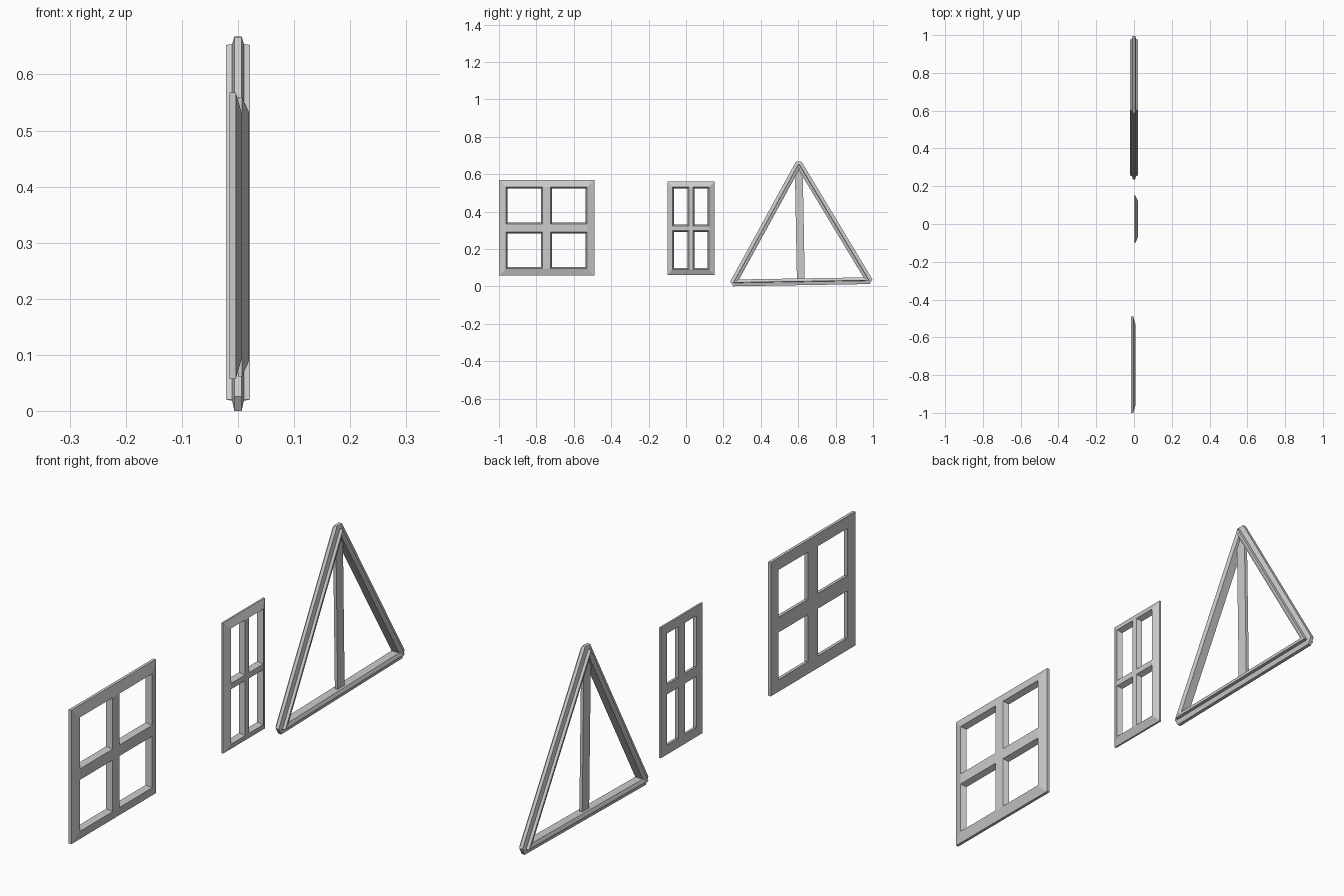
import bpy, bmesh
from mathutils import Vector

cube = bpy.data.objects.get("Cube")
if cube:
    bpy.data.objects.remove(cube, do_unlink=True)

grey = bpy.data.materials.new("light_grey")
grey.use_nodes = True
grey.diffuse_color = (0.6, 0.6, 0.6, 1)
grey.node_tree.nodes["Principled BSDF"].inputs["Base Color"].default_value = (0.6, 0.6, 0.6, 1)


def finish(name, bm):
    bmesh.ops.remove_doubles(bm, verts=bm.verts, dist=0.0002)
    bmesh.ops.recalc_face_normals(bm, faces=bm.faces)
    mesh = bpy.data.meshes.new(name)
    bm.to_mesh(mesh)
    bm.free()
    mesh.materials.append(grey)
    obj = bpy.data.objects.new(name, mesh)
    bpy.context.collection.objects.link(obj)
    return obj


def inset(points, d):
    """Move every edge of a counter-clockwise (y, z) polygon inwards by d."""
    pts = [Vector(p) for p in points]
    out = []
    for i, p in enumerate(pts):
        a = (p - pts[i - 1]).normalized()
        b = (pts[(i + 1) % len(pts)] - p).normalized()
        na, nb = Vector((-a.y, a.x)), Vector((-b.y, b.x))
        out.append(p + (na + nb) * d / (1 + na.dot(nb)))
    return out


def blunt(points, t):
    """Cut each corner back by t along both edges."""
    out = []
    for i, p in enumerate(points):
        before = (points[i - 1] - p).normalized()
        after = (points[(i + 1) % len(points)] - p).normalized()
        out += [p + before * t, p + after * t]
    return out


def ring(name, outline, profile, cut=0):
    """Mitred frame: a closed (inset, x) profile swept round the outline."""
    bm = bmesh.new()
    loops = []
    for d, x in profile:
        pts = inset(outline, d)
        if cut:
            pts = blunt(pts, max(cut - 1.5 * d, 0.0005))
        loops.append([bm.verts.new((x, p.x, p.y)) for p in pts])
    for k, loop in enumerate(loops):
        prev = loops[k - 1]
        for i in range(len(loop)):
            j = (i + 1) % len(loop)
            bm.faces.new((prev[i], prev[j], loop[j], loop[i]))
    return finish(name, bm)


def bar(name, start, end, back, front, half_back, half_front):
    """Straight glazing bar with a trapezoid section, between (y, z) points."""
    s, e = Vector(start), Vector(end)
    d = (e - s).normalized()
    n = Vector((-d.y, d.x))
    bm = bmesh.new()
    ends = []
    for p in (s, e):
        ends.append([bm.verts.new((x, (p + n * w).x, (p + n * w).y)) for x, w in
                     ((back, -half_back), (front, -half_front),
                      (front, half_front), (back, half_back))])
    for i in range(4):
        j = (i + 1) % 4
        bm.faces.new((ends[0][i], ends[0][j], ends[1][j], ends[1][i]))
    bm.faces.new(ends[0])
    bm.faces.new(ends[1])
    return finish(name, bm)


def window(name, y0, y1, z0, z1, back, edge, front, rim, half):
    """Four-pane window: bevelled frame with two crossing bars."""
    slope = 0.008
    ring(name + "_frame", [(y0, z0), (y1, z0), (y1, z1), (y0, z1)],
         [(0, back), (0, edge), (rim, front), (rim + slope, back)])
    yc, zc = (y0 + y1) / 2, (z0 + z1) / 2
    shape = (back, front, half + slope, half)
    bar(name + "_upright_bar", (yc, z0 + rim), (yc, z1 - rim), *shape)
    bar(name + "_cross_bar", (y0 + rim, zc), (y1 - rim, zc), *shape)


window("wide_window", -1.0, -0.49, 0.057, 0.568, -0.015, -0.004, 0.007, 0.038, 0.021)
window("narrow_window", -0.1, 0.152, 0.062, 0.56, 0.0, 0.007, 0.02, 0.028, 0.011)

# Triangular frame with a stepped outer ridge and chamfered inner edge
half_profile = [(0, 0.0065), (0.018, 0.0105), (0.02, 0.021), (0.026, 0.021), (0.036, 0.016)]
profile = half_profile + [(d, -x) for d, x in reversed(half_profile)]
ring("triangle_frame", [(0.222, 0.0), (1.012, 0.013), (0.602, 0.693)], profile, cut=0.03)
bar("triangle_post", (0.614, 0.035), (0.603, 0.63), -0.006, 0.006, 0.021, 0.021)
